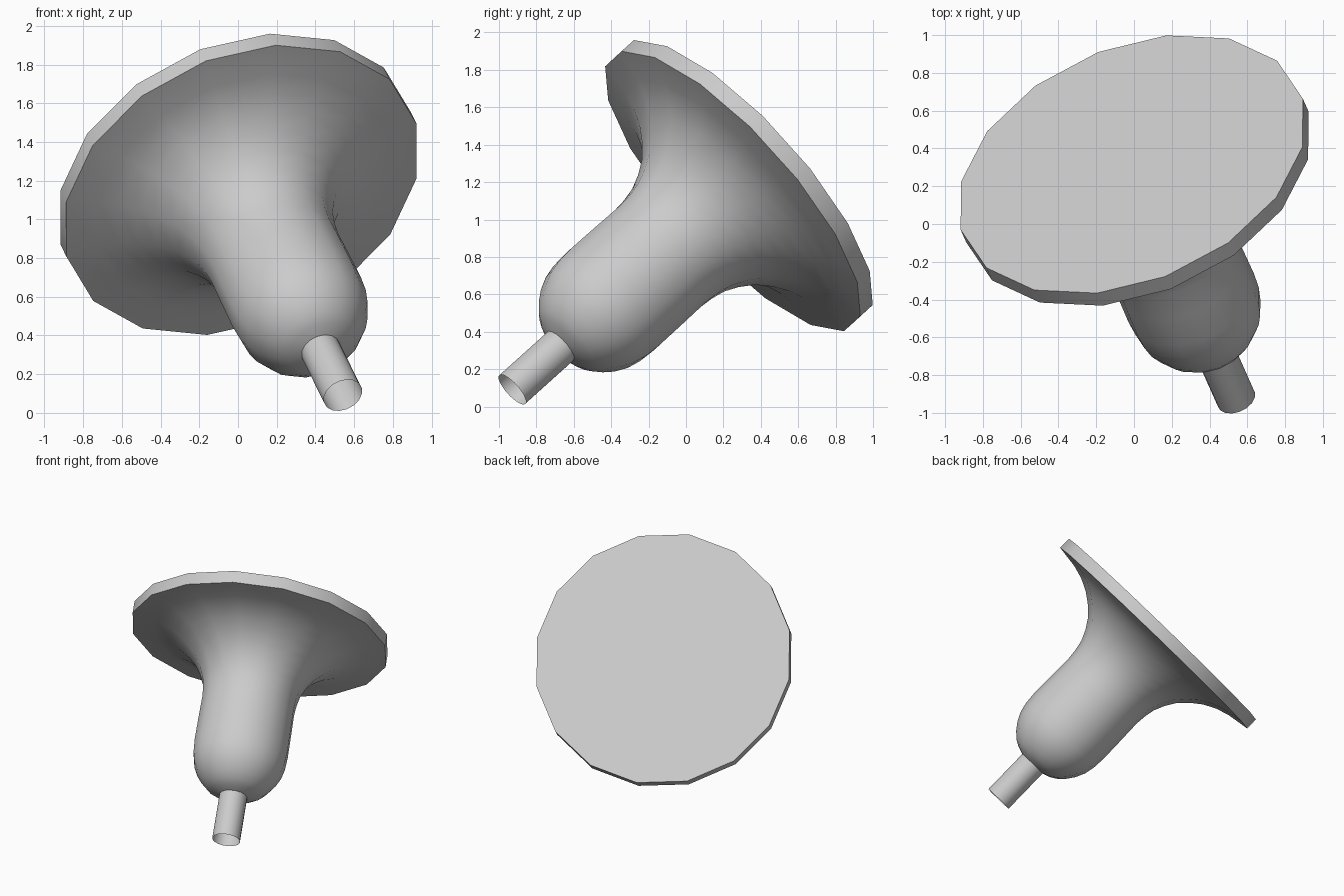
import bpy, bmesh, math
from mathutils import Vector, Matrix

if "Cube" in bpy.data.objects:
    bpy.data.objects.remove(bpy.data.objects["Cube"])

SIDES = 16

# Tilted frame: origin at the open stem tip, z along the axis towards the disc
axis = Vector((-0.314, 0.706, 0.635)).normalized()
u = Vector((0.18, 0.685, -0.66))
u = (u - axis * u.dot(axis)).normalized()
v = axis.cross(u)
frame = Matrix((u, v, axis)).transposed().to_4x4()
frame.translation = Vector((0.542, -0.929, 0.091))


def lathe(name, profile, cap_end=False):
    """Revolve (radius, height) points into a faceted, smooth-shaded shell."""
    bm = bmesh.new()
    rings = []
    for r, h in profile:
        rings.append([bm.verts.new((r * math.cos(2 * math.pi * i / SIDES),
                                    r * math.sin(2 * math.pi * i / SIDES), h))
                      for i in range(SIDES)])
    for a, b in zip(rings, rings[1:]):
        for i in range(SIDES):
            j = (i + 1) % SIDES
            bm.faces.new((a[i], a[j], b[j], b[i]))
    if cap_end:
        bm.faces.new(rings[-1])
    mesh = bpy.data.meshes.new(name)
    bm.to_mesh(mesh)
    bm.free()
    ob = bpy.data.objects.new(name, mesh)
    bpy.context.collection.objects.link(ob)
    ob.matrix_world = frame
    bpy.ops.object.select_all(action='DESELECT')
    bpy.context.view_layer.objects.active = ob
    ob.select_set(True)
    bpy.ops.object.shade_smooth_by_angle(angle=math.radians(35))
    return ob


# Open stem tube, rounded bulb, straight neck, flare and flat-topped rim
lathe("flared_horn", [
    (0.105, 0.0), (0.105, 0.365),
    (0.165, 0.385), (0.215, 0.415), (0.26, 0.46), (0.30, 0.515),
    (0.333, 0.585), (0.35, 0.66), (0.357, 0.76),
    (0.355, 0.95), (0.352, 1.12), (0.359, 1.20), (0.375, 1.28),
    (0.41, 1.36), (0.46, 1.44), (0.53, 1.51), (0.61, 1.57),
    (0.70, 1.615), (0.80, 1.645), (0.972, 1.67), (0.972, 1.764),
], cap_end=True)
